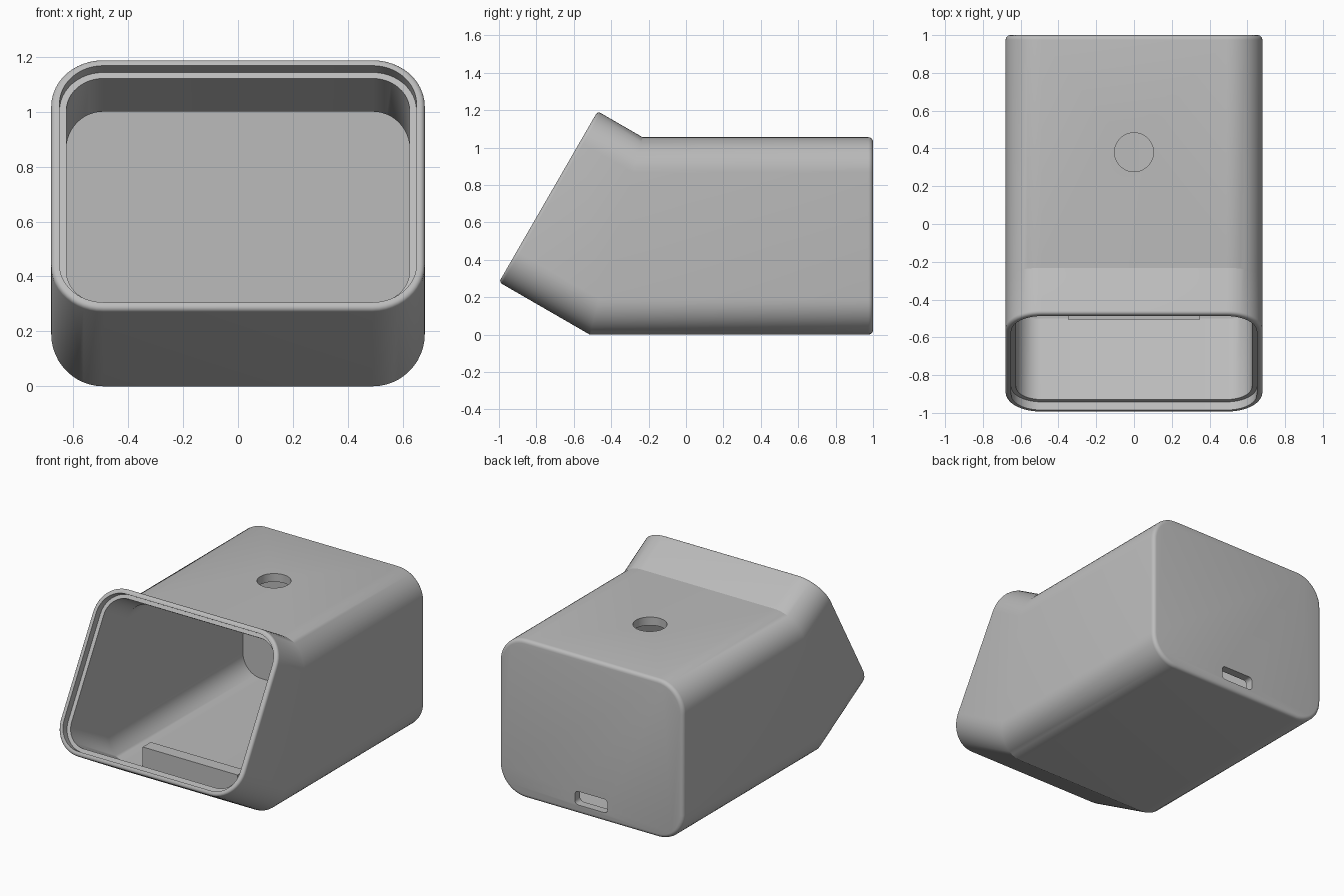
import bpy, bmesh
from math import sin, cos, tan, radians, pi
from mathutils import Vector

old = bpy.data.objects.get("Cube")
if old:
    bpy.data.objects.remove(old, do_unlink=True)

WIDTH, HEIGHT, RADIUS, WALL = 1.36, 1.055, 0.19, 0.055
TILT = radians(30)
BEND_Y, NECK = -0.515, 0.56

grey = bpy.data.materials.new("plain grey")
grey.use_nodes = True
grey.diffuse_color = (0.5, 0.5, 0.5, 1)
grey.node_tree.nodes["Principled BSDF"].inputs["Base Color"].default_value = (0.5, 0.5, 0.5, 1)


def finish(name, bm):
    bmesh.ops.recalc_face_normals(bm, faces=bm.faces)
    mesh = bpy.data.meshes.new(name)
    bm.to_mesh(mesh)
    bm.free()
    mesh.materials.append(grey)
    obj = bpy.data.objects.new(name, mesh)
    bpy.context.collection.objects.link(obj)
    return obj


def rounded_rect(w, h, r, steps=12):
    """Outline centred on the origin, counter-clockwise."""
    pts = []
    for q, (sx, sy) in enumerate([(1, 1), (-1, 1), (-1, -1), (1, -1)]):
        for i in range(steps + 1):
            a = (q + i / steps) * pi / 2
            pts.append((sx * (w / 2 - r) + r * cos(a), sy * (h / 2 - r) + r * sin(a)))
    return pts


# Frames: origin and up direction of a cross-section
def straight(y):
    return Vector((0, y, 0)), Vector((0, 0, 1))


def mitre():
    return Vector((0, BEND_Y, 0)), Vector((0, tan(TILT / 2), 1))


def neck(depth):
    s = NECK - depth
    return (Vector((0, BEND_Y - s * cos(TILT), s * sin(TILT))),
            Vector((0, sin(TILT), cos(TILT))))


def loft(name, sections):
    bm = bmesh.new()
    rings = []
    for inset, (origin, up) in sections:
        outline = rounded_rect(WIDTH - 2 * inset, HEIGHT - 2 * inset, RADIUS - inset)
        rings.append([bm.verts.new(origin + Vector((x, 0, 0)) + up * (h + HEIGHT / 2))
                      for x, h in outline])
    for a, b in zip(rings, rings[1:]):
        for i in range(len(a)):
            j = (i + 1) % len(a)
            bm.faces.new((a[i], a[j], b[j], b[i]))
    bm.faces.new(rings[0])
    bm.faces.new(rings[-1])
    return finish(name, bm)


# Hollow shell: rounded back, bend, rounded rim, stepped ledge, inner cavity
arc = [radians(a) for a in (0, 22.5, 45, 67.5, 90)]
back_r, rim_r = 0.025, 0.018
sections = [(back_r * (1 - sin(a)), straight(1 - back_r * (1 - cos(a)))) for a in arc]
sections.append((0, mitre()))
sections += [(rim_r * (1 - cos(a)), neck(rim_r * (1 - sin(a)))) for a in arc]
sections += [(0.03, neck(0)), (0.03, neck(0.05)), (WALL, neck(0.05)),
             (WALL, mitre()), (WALL, straight(1 - WALL))]
shell = loft("shell", sections)


def cut(target, cutter):
    mod = target.modifiers.new("opening", "BOOLEAN")
    mod.operation, mod.solver, mod.object = "DIFFERENCE", "EXACT", cutter
    bpy.context.view_layer.objects.active = target
    bpy.ops.object.modifier_apply(modifier=mod.name)
    bpy.data.objects.remove(cutter, do_unlink=True)


# Round button hole in the roof
bm = bmesh.new()
bmesh.ops.create_cone(bm, cap_ends=True, segments=48, radius1=0.103, radius2=0.103, depth=0.3)
bmesh.ops.translate(bm, verts=bm.verts, vec=(0, 0.38, HEIGHT))
cut(shell, finish("hole_cutter", bm))

# Cable slot low in the back wall
bm = bmesh.new()
slot = bm.faces.new([bm.verts.new((x, 0.9, z + 0.105)) for x, z in rounded_rect(0.24, 0.09, 0.025, 6)])
ext = bmesh.ops.extrude_face_region(bm, geom=[slot])
bmesh.ops.translate(bm, vec=(0, 0.2, 0), verts=[v for v in ext["geom"] if isinstance(v, bmesh.types.BMVert)])
cut(shell, finish("slot_cutter", bm))


# Retaining bar on the cavity floor
def box(name, lo, hi):
    bm = bmesh.new()
    bmesh.ops.create_cube(bm, size=1)
    for v in bm.verts:
        v.co = [(hi if c > 0 else lo)[i] for i, c in enumerate(v.co)]
    return finish(name, bm)


box("retaining_bar", (-0.35, -0.505, 0.03), (0.35, -0.42, 0.19))

bpy.ops.object.select_all(action="DESELECT")
shell.select_set(True)
bpy.context.view_layer.objects.active = shell
bpy.ops.object.shade_smooth_by_angle(angle=radians(25))
